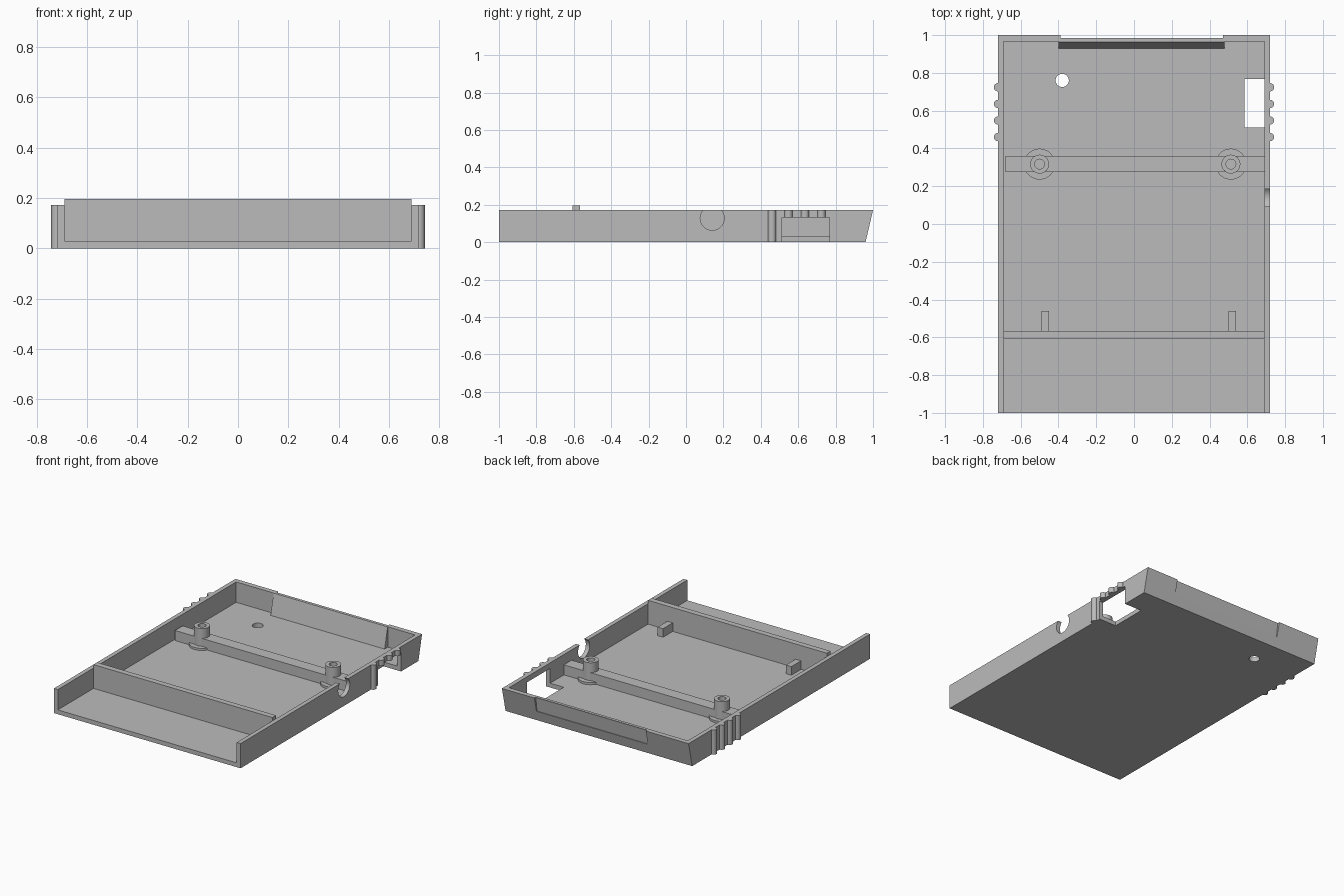
import bpy
import math

cube = bpy.data.objects.get("Cube")
if cube:
    bpy.data.objects.remove(cube, do_unlink=True)

grey = bpy.data.materials.new("plain grey plastic")
grey.use_nodes = True
GREY = (0.5, 0.5, 0.5, 1)
grey.diffuse_color = GREY
grey.node_tree.nodes["Principled BSDF"].inputs["Base Color"].default_value = GREY

WALL_TOP, FLOOR = 0.172, 0.03
OUTER, INNER = 0.72, 0.69


def prism(name, profile, x0, x1):
    """Extrude a (y, z) outline along x."""
    n = len(profile)
    verts = [(x, y, z) for x in (x0, x1) for y, z in profile]
    faces = [tuple(reversed(range(n))), tuple(range(n, 2 * n))]
    faces += [(i, (i + 1) % n, n + (i + 1) % n, n + i) for i in range(n)]
    mesh = bpy.data.meshes.new(name)
    mesh.from_pydata(verts, [], faces)
    mesh.materials.append(grey)
    obj = bpy.data.objects.new(name, mesh)
    bpy.context.collection.objects.link(obj)
    return obj


def box(name, x0, x1, y0, y1, z0, z1):
    return prism(name, [(y0, z0), (y1, z0), (y1, z1), (y0, z1)], x0, x1)


def cylinder(name, x, y, z0, z1, radius, sides=32):
    bpy.ops.mesh.primitive_cylinder_add(
        vertices=sides, radius=radius, depth=z1 - z0, location=(x, y, (z0 + z1) / 2))
    obj = bpy.context.object
    obj.name = name
    obj.data.materials.append(grey)
    return obj


def activate(obj):
    bpy.ops.object.select_all(action='DESELECT')
    obj.select_set(True)
    bpy.context.view_layer.objects.active = obj


def cut(obj, cutter):
    """Subtract the cutter, then remove it."""
    cutter.hide_render = True
    mod = obj.modifiers.new("cut", 'BOOLEAN')
    mod.operation = 'DIFFERENCE'
    mod.solver = 'EXACT'
    mod.object = cutter
    activate(obj)
    bpy.ops.object.modifier_apply(modifier=mod.name)
    bpy.data.objects.remove(cutter, do_unlink=True)


def smooth(obj):
    activate(obj)
    bpy.ops.object.shade_smooth_by_angle(angle=math.radians(30))


# Open tray with a sloping back wall and no front wall
shell = prism("shell", [(-1, 0), (0.96, 0), (1, WALL_TOP), (-1, WALL_TOP)], -OUTER, OUTER)
cut(shell, box("interior_cutter", -INNER, INNER, -1.1, 0.965, FLOOR, 0.3))

# Shallow panel recess in the sloping back face
cut(shell, prism("recess_cutter", [(0.961, 0.07), (1.1, 0.07), (1.1, 0.3), (1.015, 0.3)],
                 -0.39, 0.47))

# Window through the floor edge and the right-hand wall
cut(shell, box("window_cutter", 0.585, 0.8, 0.512, 0.768, -0.1, 0.133))

# Round floor hole
cut(shell, cylinder("floor_hole_cutter", -0.38, 0.76, -0.1, 0.1, 0.035))

# Round notch in the right-hand wall
notch = cylinder("notch_cutter", 0.72, 0.14, 0.03, 0.23, 0.064, 48)
notch.rotation_euler.y = math.pi / 2
notch.location.z = 0.128
cut(shell, notch)
smooth(shell)

# Sloped backing behind the recess
prism("recess_backing", [(0.93, FLOOR), (0.966, FLOOR), (0.984, WALL_TOP), (0.964, WALL_TOP)],
      -0.40, 0.48)

# Grip ribs on both sides; those over the window are short
for side, label in ((-1, "right"), (1, "left")):
    for i in range(4):
        bottom = 0.133 if side > 0 and i > 0 else 0
        rib = cylinder(f"grip_rib_{label}_{i + 1}", side * OUTER, 0.46 + 0.088 * i,
                       bottom, WALL_TOP, 0.022, 20)
        # keep only the half outside the wall
        cut(rib, box("rib_cutter", *sorted((side * 0.5, side * 0.715)), 0.3, 0.9, -0.1, 0.3))
        smooth(rib)

# Tall divider near the open front
box("front_divider", -INNER, INNER, -0.607, -0.567, FLOOR - 0.005, 0.196)

# Small support blocks behind the divider
for i, x in enumerate((-0.47, 0.52)):
    box(f"support_block_{i + 1}", x - 0.021, x + 0.021, -0.57, -0.46, FLOOR - 0.005, 0.09)

# Cross beam carrying two hollow screw posts on round feet
beam = box("cross_beam", -0.68, INNER, 0.275, 0.36, FLOOR - 0.005, 0.1)
for i, x in enumerate((-0.5, 0.513)):
    foot = cylinder(f"post_foot_{i + 1}", x, 0.317, FLOOR - 0.005, 0.045, 0.082, 40)
    smooth(foot)
    post = cylinder(f"screw_post_{i + 1}", x, 0.317, FLOOR, 0.168, 0.05)
    cut(post, cylinder("bore_cutter", x, 0.317, 0.102, 0.3, 0.026, 24))
    smooth(post)
